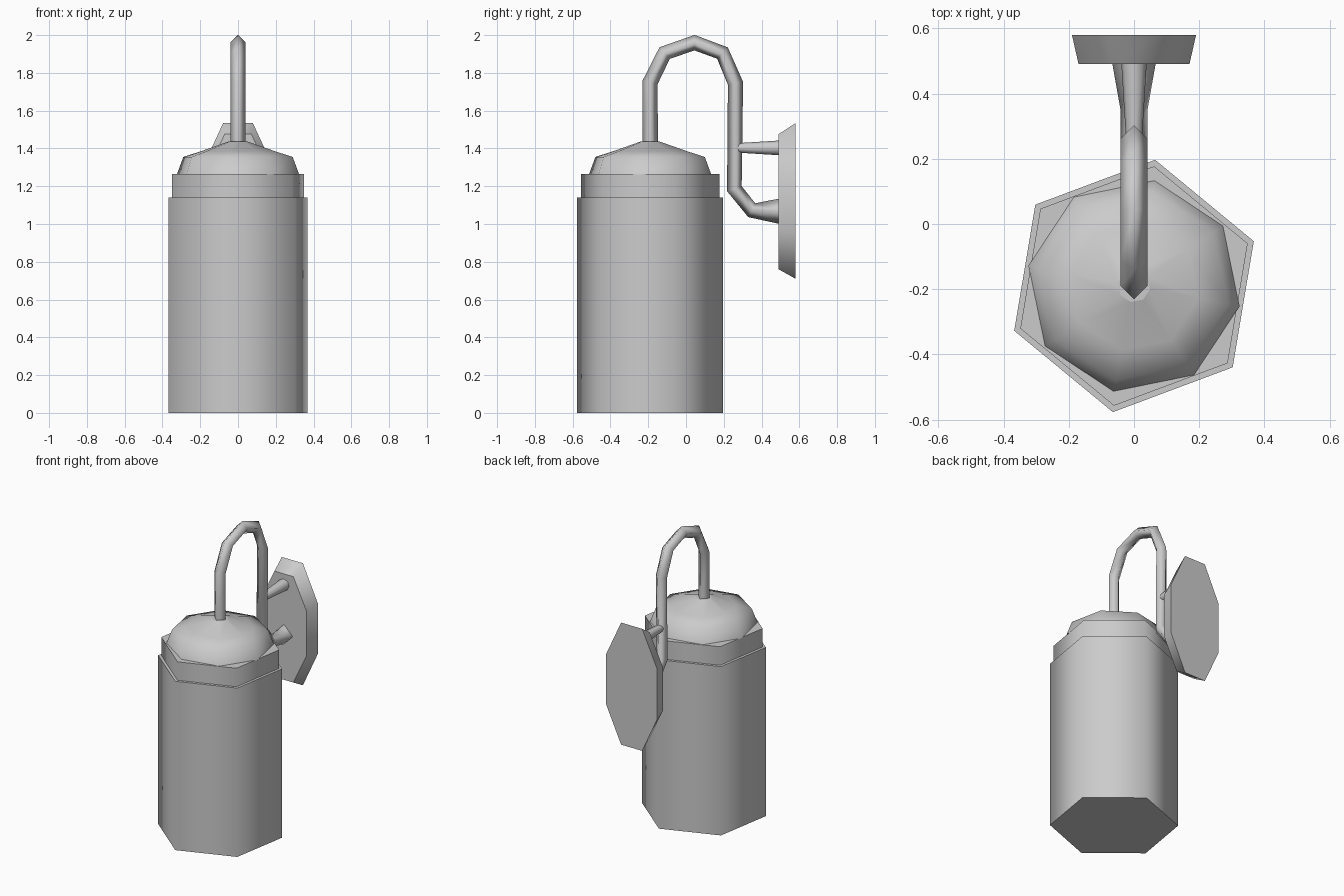
import bpy
import math
from mathutils import Vector

cube = bpy.data.objects.get("Cube")
if cube:
    bpy.data.objects.remove(cube, do_unlink=True)

grey = bpy.data.materials.new("grey metal")
grey.use_nodes = True
COLOUR = (0.6, 0.6, 0.6, 1)
grey.diffuse_color = COLOUR
grey.node_tree.nodes["Principled BSDF"].inputs["Base Color"].default_value = COLOUR

AXIS_Y = -0.19  # lantern axis


def loft(name, rings):
    """Skin a list of equal rings: smooth sides, flat end caps."""
    n = len(rings[0])
    verts = [v for ring in rings for v in ring]
    faces = [(i * n + j, i * n + (j + 1) % n, (i + 1) * n + (j + 1) % n, (i + 1) * n + j)
             for i in range(len(rings) - 1) for j in range(n)]
    faces += [tuple(reversed(range(n))), tuple(range(len(verts) - n, len(verts)))]
    mesh = bpy.data.meshes.new(name)
    mesh.from_pydata(verts, [], faces)
    mesh.materials.append(grey)
    for poly in mesh.polygons:
        poly.use_smooth = len(poly.vertices) == 4 and poly.index < len(faces) - 2
    obj = bpy.data.objects.new(name, mesh)
    bpy.context.collection.objects.link(obj)
    return obj


def oval(centre, u, v, sides, start):
    angles = [math.radians(start) + math.tau * k / sides for k in range(sides)]
    return [Vector(centre) + Vector(u) * math.cos(a) + Vector(v) * math.sin(a) for a in angles]


def turned(name, profile, sides, start):
    """Upright faceted solid from (radius, height) pairs."""
    loft(name, [oval((0, AXIS_Y, z), (r, 0, 0), (0, r, 0), sides, start) for r, z in profile])


def along_y(name, sections, sides, start):
    """Solid running back from (y, z, x radius, z radius) sections."""
    loft(name, [oval((0, y, z), (-rx, 0, 0), (0, 0, rz), sides, start)
                for y, z, rx, rz in sections])


# Lantern: hexagonal body and collar, octagonal domed cap
turned("lantern_body", [(0.392, 0), (0.392, 1.14)], 6, 20.5)
turned("lantern_collar", [(0.372, 1.13), (0.372, 1.265)], 6, 20.5)
turned("lantern_cap", [(0.33, 1.262), (0.295, 1.355), (0.2, 1.385), (0.05, 1.437)], 8, 34)

# Hooked arm: square bar mitred at each bend, flared at the wall end
path = [(-0.19, 1.42), (-0.19, 1.75), (-0.113, 1.905), (0.045, 1.96), (0.193, 1.905),
        (0.262, 1.745), (0.256, 1.187), (0.348, 1.073), (0.495, 1.068)]
points = [Vector((0, y, z)) for y, z in path]
rings = []
for i, p in enumerate(points):
    before = (p - points[i - 1]).normalized() if i else Vector((0, 0, 1))
    after = (points[i + 1] - p).normalized() if i < len(points) - 1 else Vector((0, 1, 0))
    side = Vector((1, 0, 0))
    normal = side.cross((before + after).normalized())
    r = 0.067 if i == len(points) - 1 else 0.041
    rings.append(oval(p, -side * r, normal * r, 4, 0))
loft("hook_arm", rings)

# Upper strut and oval wall plate
along_y("upper_strut", [(0.27, 1.403, 0.025, 0.025), (0.495, 1.403, 0.039, 0.039)], 8, 0)
along_y("wall_plate", [(0.49, 1.118, 0.184, 0.387), (0.58, 1.122, 0.206, 0.446)], 8, 22.5)

# Make every surface face outward
import bmesh
for obj in bpy.context.collection.objects:
    if obj.type == 'MESH' and grey.name in obj.data.materials:
        bm = bmesh.new()
        bm.from_mesh(obj.data)
        bmesh.ops.recalc_face_normals(bm, faces=bm.faces)
        bm.to_mesh(obj.data)
        bm.free()
